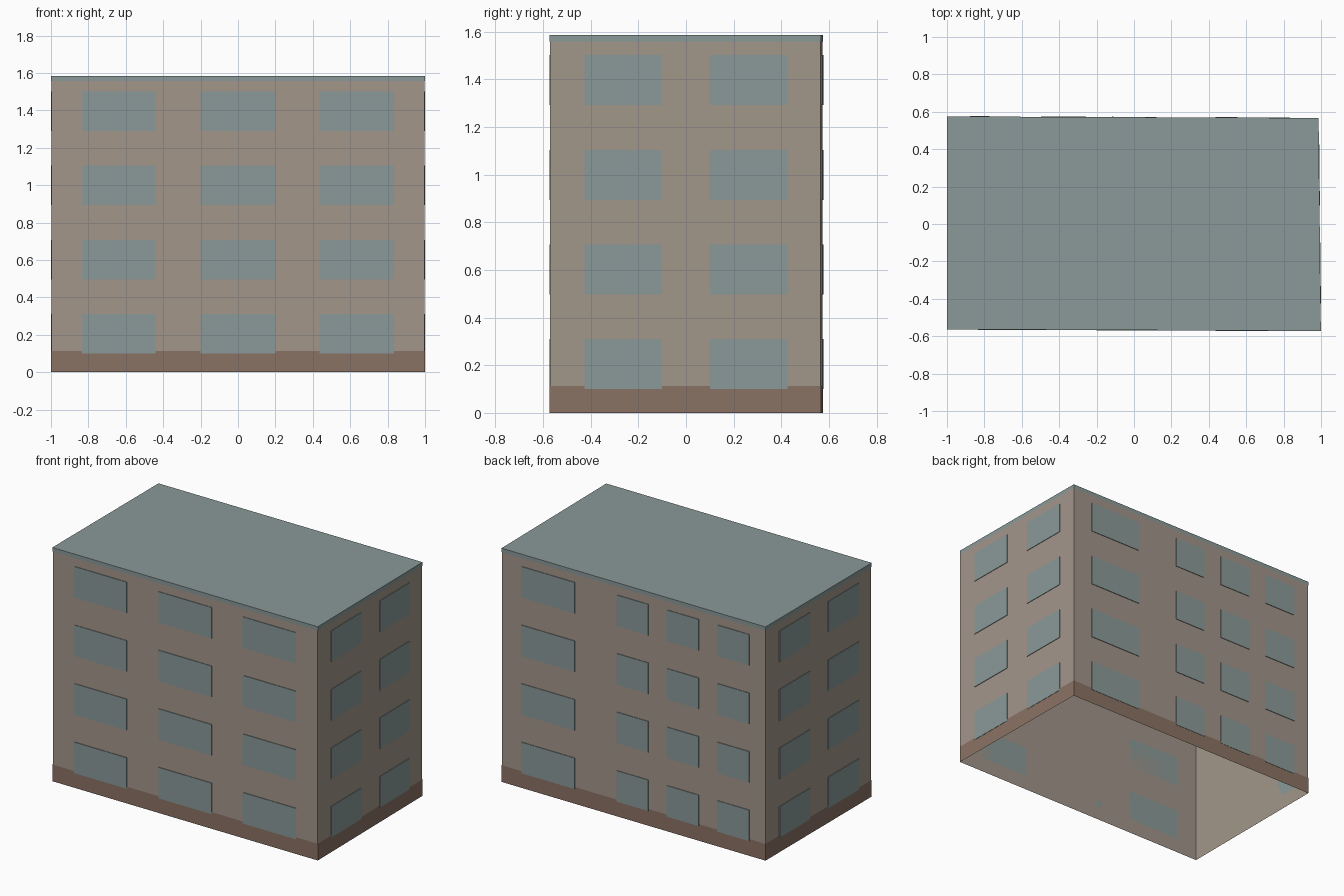
import bpy
import bmesh
from mathutils import Matrix, Vector

cube = bpy.data.objects.get("Cube")
if cube:
    bpy.data.objects.remove(cube, do_unlink=True)


def material(name, rgb):
    mat = bpy.data.materials.new(name)
    mat.use_nodes = True
    mat.diffuse_color = (*rgb, 1)
    mat.node_tree.nodes["Principled BSDF"].inputs["Base Color"].default_value = (*rgb, 1)
    return mat


plaster = material("beige plaster", (0.36, 0.305, 0.255))
brick = material("brown plinth", (0.255, 0.168, 0.127))
glass = material("grey blue", (0.255, 0.32, 0.315))

HEIGHT = 1.585
SKIN = 0.002  # how far the bands stand off the wall

# Slightly skewed footprint, counter-clockwise from front left
FOOTPRINT = [Vector(p) for p in ((-0.997, -0.561), (0.997, -0.57), (0.985, 0.565), (-0.997, 0.573))]


def finish(name, bm, mat):
    mesh = bpy.data.meshes.new(name)
    bm.to_mesh(mesh)
    bm.free()
    mesh.materials.append(mat)
    obj = bpy.data.objects.new(name, mesh)
    bpy.context.collection.objects.link(obj)
    return obj


def band(name, low, high, offset, mat, cap=False):
    """Sheet wrapped round the footprint, with an optional top."""
    bm = bmesh.new()
    rings = []
    for z in (low, high):
        rings.append([bm.verts.new((p.x + (offset if p.x > 0 else -offset),
                                    p.y + (offset if p.y > 0 else -offset), z)) for p in FOOTPRINT])
    bottom, top = rings
    for i in range(4):
        j = (i + 1) % 4
        bm.faces.new((bottom[i], bottom[j], top[j], top[i]))
    if cap:
        bm.faces.new(top)
    return finish(name, bm, mat)


# Hollow shell, open underneath, with plinth and flat roof
band("walls", 0, HEIGHT - 0.004, 0, plaster)
band("plinth", 0, 0.113, SKIN, brick)
band("roof", 1.558, HEIGHT, SKIN, glass, cap=True)


def windows(name, side, axis, spans):
    """Rows of thin panes on one wall; spans run along the x or y axis."""
    start, end = FOOTPRINT[side], FOOTPRINT[(side + 1) % 4]
    along = (end - start).normalized()
    normal = Vector((along.y, -along.x))
    frame = Matrix(((along.x, normal.x, 0), (along.y, normal.y, 0), (0, 0, 1))).to_4x4()
    bm = bmesh.new()
    for floor in range(4):
        z = 0.205 + 0.397 * floor
        for a, b in spans:
            t = ((a + b) / 2 - start[axis]) / (end[axis] - start[axis])
            centre = start.lerp(end, t) + normal * SKIN
            bmesh.ops.create_cube(bm, size=1, matrix=Matrix.Translation((*centre, z)) @ frame
                                  @ Matrix.Diagonal((abs(b - a), 2 * SKIN, 0.21, 1)))
    return finish(name, bm, glass)


side_spans = [(-0.425, -0.1), (0.1, 0.425)]
windows("front_windows", 0, 0, [(-0.835, -0.44), (-0.2, 0.2), (0.435, 0.835)])
windows("left_windows", 1, 1, side_spans)
windows("back_windows", 2, 0, [(0.435, 0.835), (-0.117, 0.12), (-0.497, -0.257), (-0.877, -0.635)])
windows("right_windows", 3, 1, side_spans)
